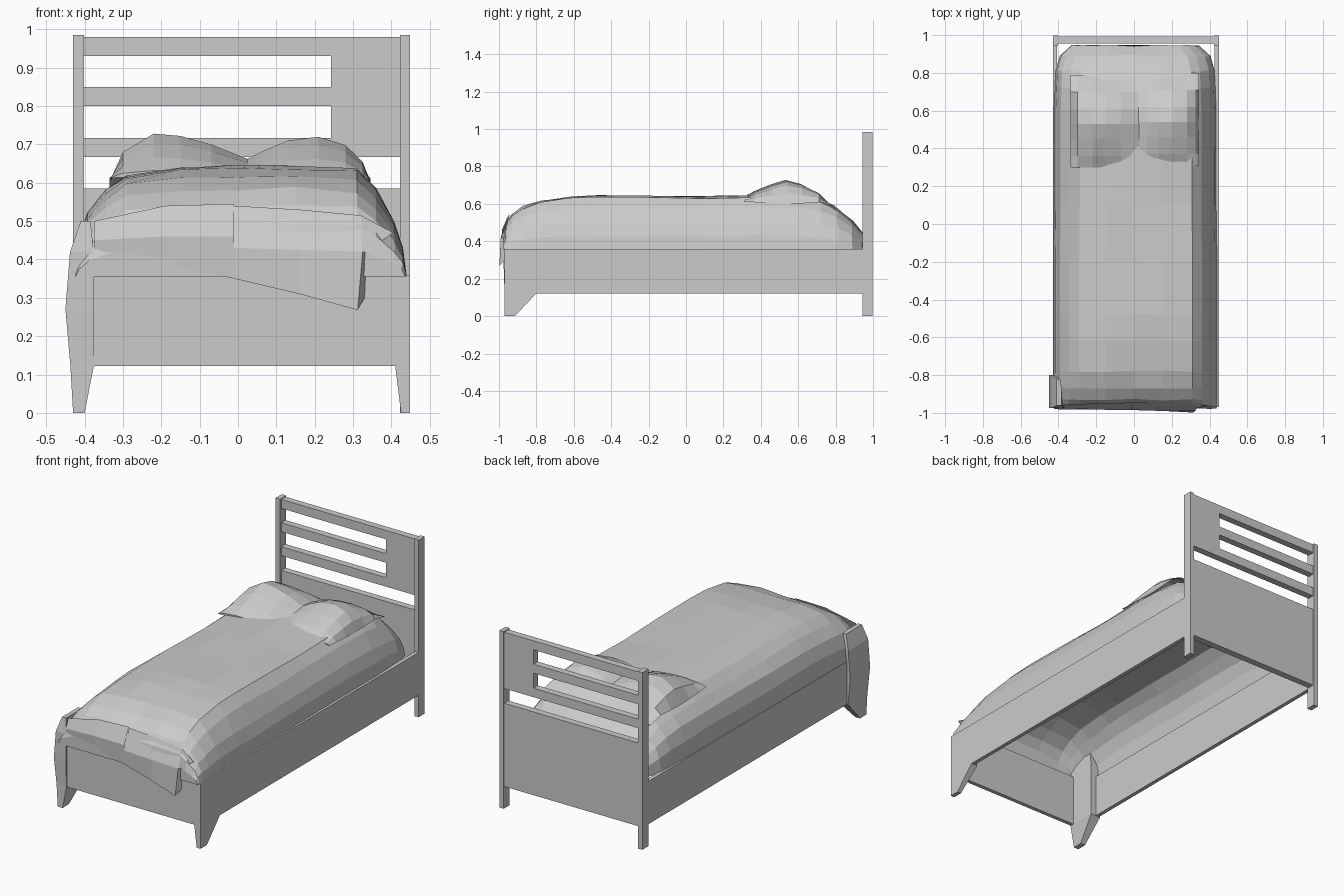
import bpy, random
random.seed(4)


def make(name, verts, faces):
    me = bpy.data.meshes.new(name)
    me.from_pydata(verts, [], faces)
    me.update()
    ob = bpy.data.objects.new(name, me)
    bpy.context.collection.objects.link(ob)
    return ob


def loft(name, rings, closed=True, caps=True):
    """Bridge a list of equal-length point rings."""
    n = len(rings[0])
    verts = [p for r in rings for p in r]
    faces = []
    for i in range(len(rings) - 1):
        for j in range(n if closed else n - 1):
            k = (j + 1) % n
            faces.append((i * n + j, i * n + k, (i + 1) * n + k, (i + 1) * n + j))
    if caps:
        faces.append(tuple(range(n))[::-1])
        faces.append(tuple(range(len(verts) - n, len(verts))))
    return make(name, verts, faces)


def rect(x0, x1, y0, y1, z):
    return [(x0, y0, z), (x1, y0, z), (x1, y1, z), (x0, y1, z)]


def box(name, x0, x1, y0, y1, z0, z1):
    return loft(name, [rect(x0, x1, y0, y1, z0), rect(x0, x1, y0, y1, z1)])


# Headboard: posts, slats, side panel and lower panel
box("headboard_post_left", -.43, -.402, .945, .998, 0, .985)
box("headboard_post_right", .423, .449, .945, .998, 0, .985)
for i, (z0, z1) in enumerate([(.667, .717), (.80, .85), (.93, .98)]):
    box(f"headboard_slat_{i + 1}", -.402, .243, .955, .993, z0, z1)
box("headboard_side_panel", .243, .423, .955, .993, .667, .98)
box("headboard_lower_panel", -.402, .423, .955, .993, .122, .585)

# Frame: side rails and front panel
box("side_rail_left", -.43, -.408, -.80, .945, .122, .36)
box("side_rail_right", .427, .449, -.80, .945, .122, .36)
box("front_panel", -.375, .41, -.967, -.945, .122, .41)

# Front legs: tapered feet running into the corners
legs = {
    "front_leg_right": [(.425, .449, -.97, -.915, 0), (.41, .449, -.97, -.80, .122),
                        (.41, .449, -.97, -.80, .36)],
    "front_leg_left": [(-.43, -.40, -.97, -.915, 0), (-.437, -.376, -.97, -.80, .122),
                       (-.45, -.376, -.975, -.80, .27), (-.438, -.376, -.975, -.80, .42),
                       (-.41, -.385, -.96, -.82, .50)],
}
for name, levels in legs.items():
    loft(name, [rect(*lv) for lv in levels])

# Duvet: crumpled low-poly shell lofted along the bed
section = [(-.428, .355), (-.418, .45), (-.392, .53), (-.345, .58), (-.29, .622), (-.15, .645),
           (0, .648), (.15, .65), (.31, .64), (.36, .585), (.408, .50), (.43, .43), (.44, .355)]
stations = [(-.978, .25, .99), (-.965, .47, 1), (-.93, .64, 1), (-.87, .78, 1), (-.78, .89, 1),
            (-.62, .96, 1), (-.48, .99, 1), (-.2, .98, 1), (.1, .97, .99), (.4, .98, .99),
            (.6, .96, .99), (.72, .88, .98), (.81, .74, .97), (.89, .53, .92), (.945, .3, .78)]
rings = []
for y, s, w in stations:
    ring = []
    for i, (x, z) in enumerate(section):
        j = 0 if i in (0, len(section) - 1) else .005
        ring.append((.005 + (x - .005) * w, y + random.uniform(-j, j),
                     .355 + (z - .355) * s + random.uniform(-j, j)))
    rings.append(ring)
loft("duvet", rings, closed=False)

# Duvet flaps hanging over the front panel
loft("duvet_flap_left", [
    [(-.376, -.955, .50), (-.19, -.95, .54), (-.01, -.945, .545)],
    [(-.376, -.975, .45), (-.19, -.983, .46), (-.01, -.985, .46)],
    [(-.376, -.972, .425), (-.19, -.978, .388), (-.01, -.98, .35)]], closed=False, caps=False)
loft("duvet_flap_right", [
    [(-.01, -.945, .54), (.16, -.945, .53), (.32, -.95, .515), (.405, -.965, .47)],
    [(-.01, -.985, .43), (.16, -.99, .425), (.325, -.99, .42), (.335, -.965, .42)],
    [(-.01, -.98, .35), (.16, -.99, .31), (.312, -.998, .268), (.33, -.97, .30)]],
    closed=False, caps=False)

# Pillows: height across the width times a falloff along the length
falloff = [(.30, .15), (.36, .45), (.45, .78), (.53, 1), (.61, .82), (.70, .4), (.79, -.2)]


def pillow(name, profile, shift):
    rows = []
    for y, f in falloff:
        rows.append([(x, y + shift, .615 + (z - .615) * f - (.03 if f < 0 else 0))
                     for x, z in profile])
    loft(name, rows, closed=False)


pillow("pillow_left", [(-.335, .60), (-.30, .68), (-.22, .728), (-.15, .722),
                       (-.07, .70), (.03, .66)], 0)
pillow("pillow_right", [(.02, .66), (.07, .685), (.13, .71), (.21, .72),
                        (.28, .698), (.325, .655), (.345, .60)], .01)
